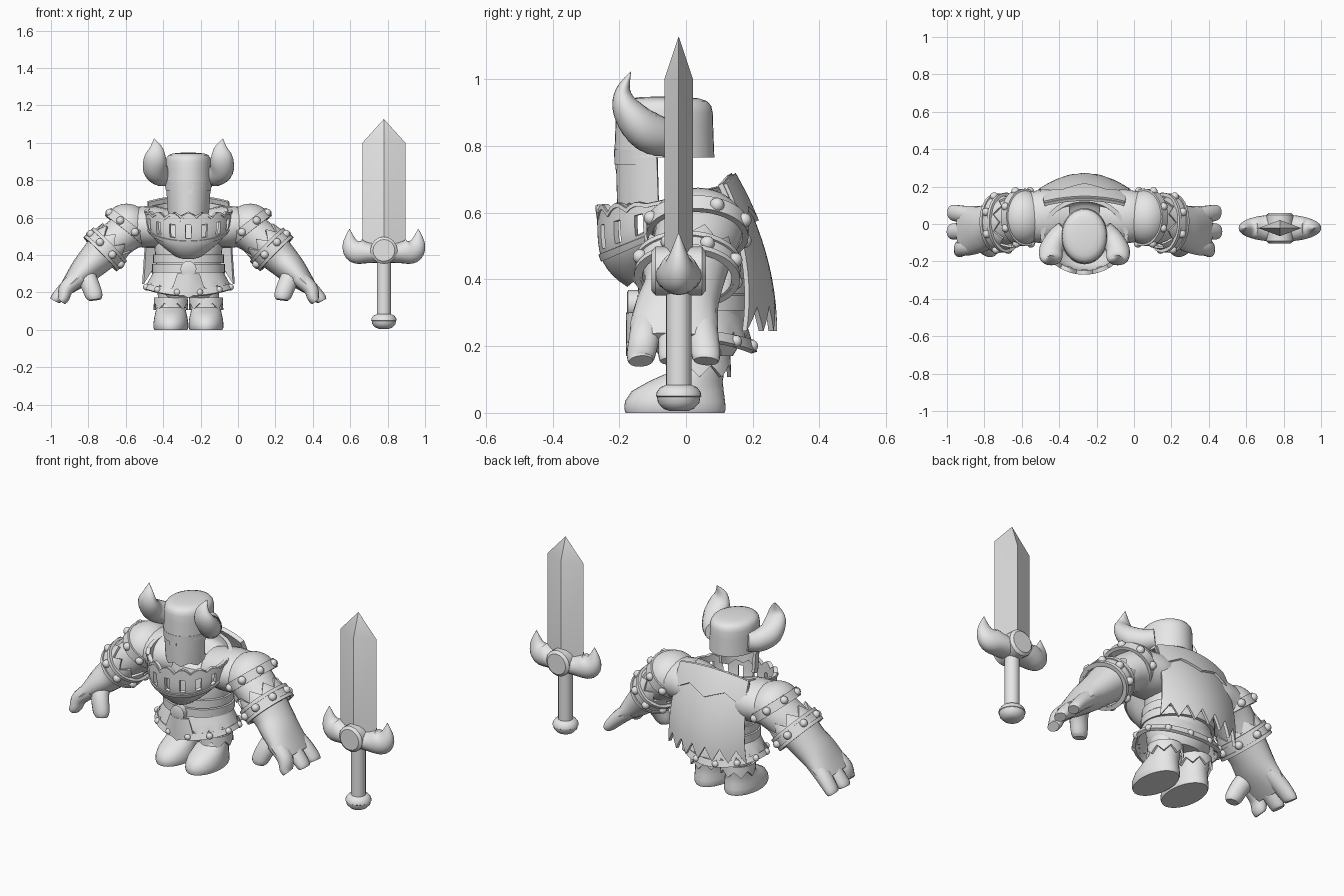
import bpy, bmesh, math
from mathutils import Vector, Matrix

if "Cube" in bpy.data.objects:
    bpy.data.objects.remove(bpy.data.objects["Cube"])

KNIGHT = Vector((-0.265, 0, 0))
SWORD = Vector((0.78, -0.022, 0))
Y = Vector((0, 1, 0))
TAU = math.tau
parts = []

grey = bpy.data.materials.new("plain_grey")
grey.use_nodes = True
grey.diffuse_color = (0.8, 0.8, 0.8, 1)
grey.node_tree.nodes["Principled BSDF"].inputs["Base Color"].default_value = (0.8, 0.8, 0.8, 1)


def finish(name, bm, origin=KNIGHT, thick=0):
    bmesh.ops.remove_doubles(bm, verts=bm.verts, dist=0.0002)
    bmesh.ops.recalc_face_normals(bm, faces=bm.faces)
    mesh = bpy.data.meshes.new(name)
    bm.to_mesh(mesh)
    bm.free()
    mesh.materials.append(grey)
    obj = bpy.data.objects.new(name, mesh)
    obj.location = origin
    bpy.context.collection.objects.link(obj)
    if thick:
        shell = obj.modifiers.new("shell", "SOLIDIFY")
        shell.thickness, shell.offset = thick, 0
    parts.append(obj)
    return obj


def skin(name, loops, origin=KNIGHT):
    """Bridge point loops and cap both ends."""
    bm = bmesh.new()
    rows = [[bm.verts.new(p) for p in loop] for loop in loops]
    n = len(rows[0])
    for a, b in zip(rows, rows[1:]):
        for i in range(n):
            j = (i + 1) % n
            bm.faces.new((a[i], a[j], b[j], b[i]))
    bm.faces.new(rows[0])
    bm.faces.new(rows[-1])
    return finish(name, bm, origin)


def loft(name, rings, x=0, segs=32, origin=KNIGHT):
    """Stack of level ellipses given as (y, z, rx, ry)."""
    return skin(name, [[(x + rx * math.cos(TAU * i / segs), y + ry * math.sin(TAU * i / segs), z)
                        for i in range(segs)] for y, z, rx, ry in rings], origin)


def hoop(centre, axis, rx, ry):
    """Ellipse around an axis, returned as a function of turn, scale and height."""
    axis = Vector(axis).normalized()
    b = (Y - axis * Y.dot(axis)).normalized()
    a = b.cross(axis)
    return lambda u, k=1, h=0: (Vector(centre) + axis * h + a * (k * rx * math.cos(TAU * u))
                                + b * (k * ry * math.sin(TAU * u)))


def tube(name, path, segs=20, steps=4, origin=KNIGHT):
    """Smooth tube through (point, radius, depth radius) stations."""
    st = [(Vector(p), a, b) for p, a, b in path]
    fine = []
    for i in range(len(st) - 1):
        q = [st[max(i - 1, 0)], st[i], st[i + 1], st[min(i + 2, len(st) - 1)]]
        for k in range(steps + (i == len(st) - 2)):
            t = k / steps
            w = (-t + 2 * t**2 - t**3, 2 - 5 * t**2 + 3 * t**3, t + 4 * t**2 - 3 * t**3, t**3 - t**2)
            pos = sum((s[0] * f / 2 for s, f in zip(q, w)), Vector())
            fine.append((pos, *[max(0.001, sum(s[c] * f / 2 for s, f in zip(q, w))) for c in (1, 2)]))
    loops = []
    for i, (p, a, b) in enumerate(fine):
        ring = hoop(p, fine[min(i + 1, len(fine) - 1)][0] - fine[max(i - 1, 0)][0], a, b)
        loops.append([ring(j / segs) for j in range(segs)])
    return skin(name, loops, origin)


def sheet(name, f, nu, nv, thick, skip=None):
    """Thick surface from f(u, v); skip(i, j) leaves holes."""
    bm = bmesh.new()
    g = [[bm.verts.new(f(i / nu, j / nv)) for j in range(nv + 1)] for i in range(nu + 1)]
    for i in range(nu):
        for j in range(nv):
            if not (skip and skip(i, j)):
                bm.faces.new((g[i][j], g[i + 1][j], g[i + 1][j + 1], g[i][j + 1]))
    return finish(name, bm, KNIGHT, thick)


def studs(name, points, r):
    bm = bmesh.new()
    for p in points:
        bmesh.ops.create_uvsphere(bm, u_segments=12, v_segments=8, radius=r, matrix=Matrix.Translation(p))
    return finish(name, bm)


def disc(name, y, z, r, half, origin=KNIGHT, segs=16):
    """Bevelled round plate facing the front."""
    obj = loft(name, [(0, -half, r * 0.8, r * 0.8), (0, -half * 0.85, r, r),
                      (0, half * 0.85, r, r), (0, half, r * 0.8, r * 0.8)], 0, segs, origin)
    obj.data.transform(Matrix.Translation((0, y, z)) @ Matrix.Rotation(math.pi / 2, 4, "X"))


def zig(u, n):
    return abs((u * n) % 1 * 2 - 1)


# Helmet, visor and nose guard
loft("helmet", [(-0.065, z, r, r * 1.2) for z, r in (
    (0.85, 0.1), (0.765, 0.112), (0.765, 0.125), (0.86, 0.122), (0.9, 0.121), (0.92, 0.117),
    (0.934, 0.107), (0.942, 0.088), (0.946, 0.06), (0.948, 0.02))], segs=40)
visor_ring = lambda v: hoop((0, -0.07 + 0.005 * v, 0.79 - 0.18 * v), (0, 0, -1), 0.113 - 0.01 * v, 0.133)
sheet("visor", lambda u, v: visor_ring(v)(0.52 + 0.46 * u, 1, -0.02 * zig(u, 4) * (v == 1)), 24, 4, 0.016)
sheet("brow", lambda u, v: visor_ring(0.25 * v)(0.52 + 0.46 * u, 1.05), 24, 1, 0.012)
sheet("nose_guard", lambda u, v: Vector((0.042 * (u - 0.5), -0.207, 0.785 - 0.055 * v)), 1, 1, 0.012)

# Horns curling forward and up
for side, s in (("left", 1), ("right", -1)):
    tube(side + "_horn", [((s * 0.1, -0.03, 0.83), 0.053, 0.053), ((s * 0.145, -0.08, 0.828), 0.06, 0.06),
                          ((s * 0.178, -0.135, 0.858), 0.064, 0.058), ((s * 0.178, -0.18, 0.915), 0.06, 0.042),
                          ((s * 0.174, -0.188, 0.968), 0.038, 0.022), ((s * 0.184, -0.165, 1.022), 0.001, 0.001)])


# Tilted bowl collar with slots and a scalloped front rim
def collar(u, v, k=1):
    t = TAU * u
    back = math.sin(t)
    r = k * (1 - 0.45 * max(v, 0)**4)
    lift = 0.035 * max(0, -back - 0.3)**0.5 * abs(math.cos(8 * t)) * (v <= 0.1)
    return Vector((0.22 * r * math.cos(t), -0.065 + 0.192 * r * back,
                   0.64 + 0.045 * back - 0.21 * v + 0.06 * v * (1 + back) + lift))


slot = lambda i, j: 51 <= i < 93 and i % 6 in (0, 5) and 2 <= j <= 5
sheet("collar", collar, 96, 12, 0.018, slot)
sheet("collar_trim", lambda u, v: collar(u, 0.56 + 0.1 * v, 1.03), 64, 2, 0.018)
sheet("collar_rim", lambda u, v: collar(u, 0.01 + 0.07 * v, 1.02), 96, 1, 0.02)

# Torso, belt and buckle
loft("torso", [(0.03, z, rx, ry) for z, rx, ry in (
    (0.17, 0.13, 0.11), (0.22, 0.17, 0.14), (0.29, 0.175, 0.15), (0.35, 0.172, 0.15),
    (0.4, 0.178, 0.15), (0.48, 0.185, 0.15), (0.56, 0.17, 0.13), (0.59, 0.1, 0.09))])
down = (0, 0, -1)
for name, z, k in (("belly_roll", 0.38, 1.0), ("belt", 0.33, 1.03)):
    belt = hoop((0, 0.025, z), down, 0.18, 0.16)
    sheet(name, lambda u, v: belt(u, k, 0.045 * (v - 0.5)), 40, 2, 0.018)
disc("buckle", -0.155, 0.325, 0.043, 0.022)


# Studded skirt with ragged hem and a pointed front cloth
def skirt(u, v, k=1):
    r = k * (0.79 + 0.21 * v)
    drop = 0.12 - 0.035 * math.cos(TAU * u)**2
    return hoop((0, 0.018, 0.31), down, 0.225, 0.18)(u, r, drop * v)


sheet("skirt", lambda u, v: skirt(u, v - 0.3 * zig(u, 16) * (v == 1)), 64, 5, 0.015)
sheet("skirt_band", lambda u, v: skirt(u, 0.78 + 0.3 * v, 1.02), 64, 1, 0.018)
studs("skirt_studs", [skirt((i + 0.5) / 12, 0.93, 1.05) for i in range(12)], 0.018)
sheet("front_cloth", lambda u, v: Vector(((u - 0.5) * (0.11 + 0.06 * v), -0.172 + 0.1 * (u - 0.5)**2,
                                          0.3 - v * (0.13 - 0.09 * abs(u - 0.5)))), 8, 4, 0.016)

# Boots with ragged cuffs
for side, s in (("left", 1), ("right", -1)):
    x = s * 0.094
    loft(side + "_boot", [(-0.033, 0, 0.088, 0.148), (-0.033, 0.012, 0.093, 0.152), (-0.033, 0.035, 0.093, 0.15),
                          (-0.025, 0.065, 0.089, 0.138), (0, 0.095, 0.082, 0.11),
                          (0.03, 0.12, 0.077, 0.084), (0.04, 0.165, 0.076, 0.078)], x)
    loft(side + "_leg", [(0.035, 0.15, 0.068, 0.07), (0.03, 0.27, 0.075, 0.08)], x)
    cuff = hoop((x, 0.04, 0.172), down, 0.084, 0.087)
    sheet(side + "_boot_cuff", lambda u, v: cuff(u, 1 + 0.03 * v, v * (0.03 + 0.035 * zig(u, 8))), 32, 2, 0.012)

# Arms
for side, s in (("left", 1), ("right", -1)):
    tube(side + "_shoulder", [((s * 0.09, 0.045, 0.54), 0.1, 0.125), ((s * 0.2, 0.04, 0.55), 0.112, 0.145),
                              ((s * 0.31, 0.035, 0.535), 0.105, 0.13), ((s * 0.45, 0, 0.43), 0.1, 0.115)])
    # Pauldron dome with studded rim
    axis = Vector((s * 0.62, -0.03, -0.78))
    dome = hoop((s * 0.328, 0.035, 0.55), axis, 0.12, 0.14)
    sheet(side + "_pauldron", lambda u, v: dome(u, max(0.01, math.sin(v * 1.57)), -0.118 * math.cos(v * 1.57)),
          40, 9, 0.012)
    sheet(side + "_pauldron_band", lambda u, v: dome(u, 1.03, 0.05 * (v - 0.5)), 40, 1, 0.018)
    studs(side + "_pauldron_studs", [dome((i + 0.5) / 8, 1.08) for i in range(8)], 0.022)
    # Forearm fur, cuff and studs
    axis = Vector((s * 0.71, -0.05, -0.7))
    wrist = hoop((s * 0.445, 0.005, 0.43), axis, 0.113, 0.143)
    sheet(side + "_arm_fur", lambda u, v: wrist(u, 1 - 0.08 * v, -v * (0.04 + 0.05 * zig(u, 9))), 36, 2, 0.012)
    for k, h in (("upper", -0.028), ("lower", 0.028)):
        sheet(f"{side}_cuff_{k}_rim", lambda u, v: wrist(u, 1.05, h + 0.018 * (v - 0.5)), 40, 1, 0.018)
    sheet(side + "_cuff", lambda u, v: wrist(u, 1.0, 0.07 * (v - 0.5)), 40, 2, 0.018)
    studs(side + "_cuff_studs", [wrist((i + 0.5) / 8, 1.08) for i in range(8)], 0.022)
    # Glove, fingers and thumb
    tube(side + "_glove", [((s * 0.43, 0, 0.445), 0.105, 0.13), ((s * 0.5, -0.01, 0.375), 0.09, 0.118),
                           ((s * 0.56, -0.028, 0.315), 0.076, 0.125), ((s * 0.62, -0.036, 0.255), 0.053, 0.132),
                           ((s * 0.66, -0.038, 0.215), 0.036, 0.125)])
    for finger, y, tip_y, x in (("little", 0.045, 0.06, 0.712), ("middle", -0.035, -0.04, 0.715),
                                ("index", -0.115, -0.135, 0.68)):
        tube(f"{side}_{finger}_finger", [((s * 0.58, y, 0.285), 0.045, 0.045),
                                         ((s * 0.65, (y + tip_y) / 2, 0.225), 0.04, 0.046),
                                         ((s * (x - 0.012), tip_y, 0.172), 0.032, 0.043),
                                         ((s * x, tip_y, 0.155), 0.025, 0.037)], 14)
    tube(side + "_thumb", [((s * 0.56, -0.07, 0.31), 0.055, 0.05), ((s * 0.53, -0.115, 0.25), 0.05, 0.045),
                           ((s * 0.505, -0.14, 0.185), 0.046, 0.038), ((s * 0.5, -0.145, 0.16), 0.034, 0.028)], 14)


# Cape and its zigzag mantle
def cape(u, v, out=0):
    c = 2 * u - 1
    return Vector((c * (0.215 + 0.028 * v), 0.13 + out + 0.135 * (1 - (1 - v)**2) - 0.09 * c * c * (0.3 + 0.7 * v),
                   0.715 - 0.47 * v - 0.03 * c * c * (1 - v)))


sheet("cape", lambda u, v: cape(u, v * (0.84 + 0.16 * zig(u, 6))), 48, 12, 0.016)
sheet("mantle", lambda u, v: cape(u, v * (0.2 + 0.1 * zig(u, 2)), 0.012), 48, 5, 0.016)

# Sword: diamond blade, upswept guard, medallion, grip and pommel
loft("blade", [(0, 0.4, 0.115, 0.043), (0, 1.0, 0.115, 0.043), (0, 1.127, 0.0004, 0.0004)], 0, 4, SWORD)
for side, s in (("left", 1), ("right", -1)):
    tube(side + "_guard", [((0, 0, 0.412), 0.052, 0.07), ((s * 0.08, 0, 0.412), 0.055, 0.068),
                           ((s * 0.148, 0, 0.424), 0.068, 0.055), ((s * 0.18, 0, 0.465), 0.042, 0.032),
                           ((s * 0.184, 0, 0.54), 0.001, 0.001)], origin=SWORD)
disc("medallion", 0, 0.425, 0.073, 0.082, SWORD)
loft("grip", [(0, 0.06, 0.038, 0.038), (0, 0.38, 0.038, 0.038)], 0, 20, SWORD)
loft("pommel", [(0, z, r, r) for z, r in (
    (0.005, 0.025), (0.012, 0.045), (0.03, 0.062), (0.048, 0.065), (0.05, 0.068),
    (0.062, 0.066), (0.077, 0.055), (0.085, 0.035))], 0, 28, SWORD)

# Bake the shells and smooth all but the sharp edges
bpy.ops.object.select_all(action="DESELECT")
for obj in parts:
    obj.select_set(True)
bpy.context.view_layer.objects.active = parts[0]
bpy.ops.object.convert(target="MESH")
bpy.ops.object.shade_smooth_by_angle(angle=math.radians(35))
